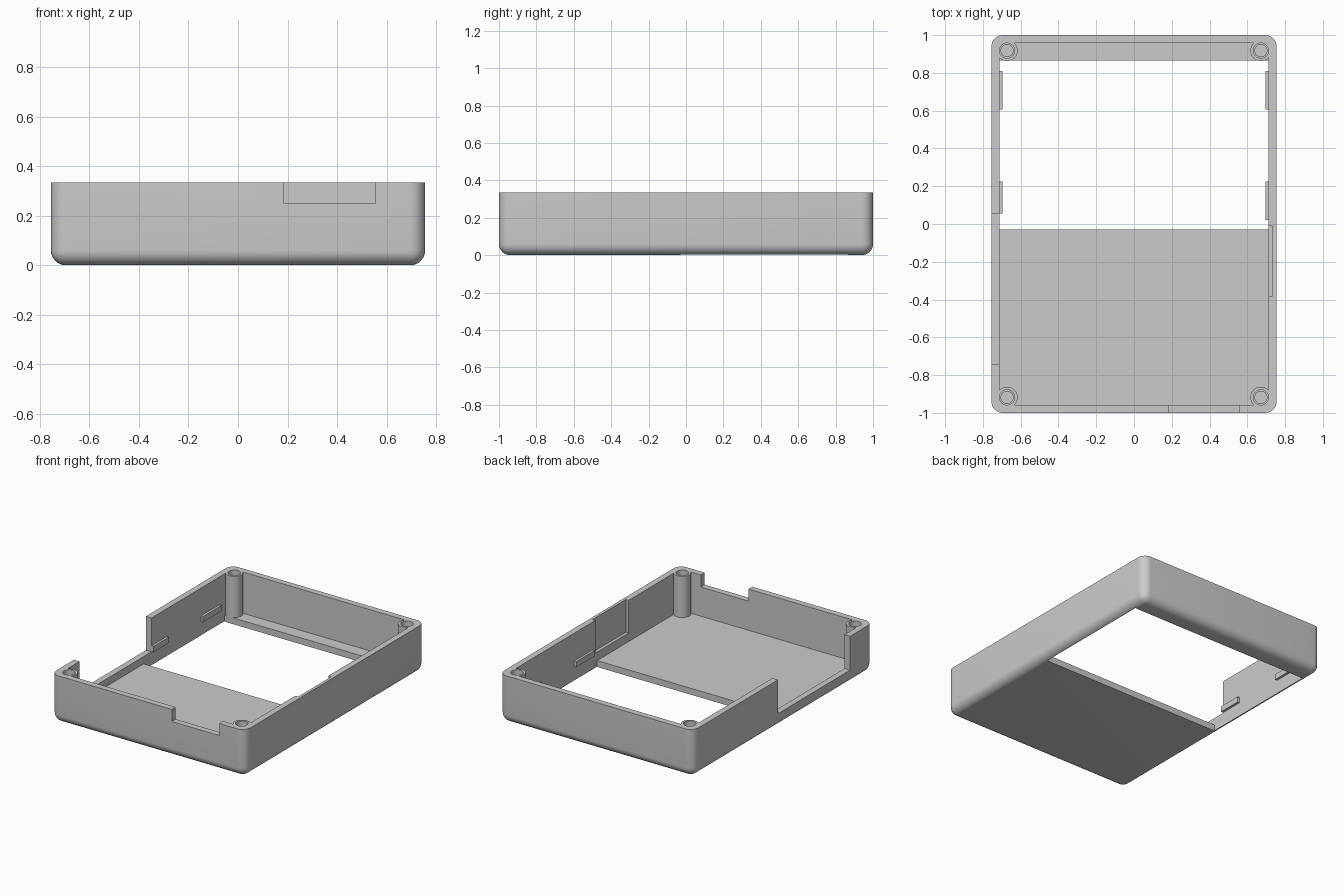
import bpy, bmesh
from mathutils import Matrix, Vector

HX, HY, TOP = 0.755, 1.0, 0.335      # outer half sizes and height
IX, IY, FLOOR = 0.712, 0.957, 0.045  # inner half sizes and floor thickness
ROUND = 0.06

old = bpy.data.objects.get("Cube")
if old:
    bpy.data.objects.remove(old, do_unlink=True)

grey = bpy.data.materials.new("light_grey_plastic")
grey.use_nodes = True
grey.diffuse_color = (0.6, 0.6, 0.6, 1)
grey.node_tree.nodes["Principled BSDF"].inputs["Base Color"].default_value = (0.6, 0.6, 0.6, 1)


def finish(bm, name):
    bmesh.ops.recalc_face_normals(bm, faces=bm.faces)
    mesh = bpy.data.meshes.new(name)
    bm.to_mesh(mesh)
    bm.free()
    mesh.materials.append(grey)
    obj = bpy.data.objects.new(name, mesh)
    bpy.context.scene.collection.objects.link(obj)
    return obj


def box_mesh(x0, x1, y0, y1, z0, z1):
    bm = bmesh.new()
    bmesh.ops.create_cube(bm, size=1)
    bmesh.ops.scale(bm, vec=(x1 - x0, y1 - y0, z1 - z0), verts=bm.verts)
    bmesh.ops.translate(bm, vec=((x0 + x1) / 2, (y0 + y1) / 2, (z0 + z1) / 2), verts=bm.verts)
    return bm


def box(name, *limits):
    return finish(box_mesh(*limits), name)


def cylinder(name, x, y, r, z0, z1):
    bm = bmesh.new()
    bmesh.ops.create_cone(bm, cap_ends=True, segments=32, radius1=r, radius2=r, depth=z1 - z0,
                          matrix=Matrix.Translation(Vector((x, y, (z0 + z1) / 2))))
    return finish(bm, name)


def combine(target, tool, operation):
    """Apply a boolean and remove the tool object."""
    mod = target.modifiers.new("boolean", 'BOOLEAN')
    mod.object, mod.operation, mod.solver = tool, operation, 'EXACT'
    deps = bpy.context.evaluated_depsgraph_get()
    result = bpy.data.meshes.new_from_object(target.evaluated_get(deps))
    target.modifiers.clear()
    target.data = result
    bpy.data.objects.remove(tool, do_unlink=True)


# Outer body: every edge rounded except the top rim
bm = box_mesh(-HX, HX, -HY, HY, 0, TOP)
soft = [e for e in bm.edges if min(v.co.z for v in e.verts) < 0.01]
bmesh.ops.bevel(bm, geom=soft, offset=ROUND, segments=8, profile=0.5, affect='EDGES')
case = finish(bm, "case_shell")

# Hollow interior
combine(case, box("cavity", -IX, IX, -IY, IY, FLOOR, 1), 'DIFFERENCE')

# Corner screw posts with stepped blind holes
corners = [(sx * 0.672, sy * 0.918) for sx in (-1, 1) for sy in (-1, 1)]
for x, y in corners:
    combine(case, cylinder("screw_post", x, y, 0.056, 0.03, TOP), 'UNION')
for x, y in corners:
    combine(case, cylinder("wide_hole", x, y, 0.04, 0.25, 1), 'DIFFERENCE')
    combine(case, cylinder("narrow_hole", x, y, 0.032, 0.06, 0.9), 'DIFFERENCE')

# Small ledges on the side walls
for side in (-1, 1):
    for y0, y1 in ((0.02, 0.225), (0.605, 0.81)):
        xs = sorted((side * 0.695, side * 0.73))
        combine(case, box("ledge", *xs, y0, y1, 0.1, 0.14), 'UNION')

# Openings: floor window, side notch, front notch, thinned wall pocket
for name, limits in {
    "floor_window": (-IX, IX, -0.03, 0.865, -1, FLOOR + 0.02),
    "side_notch": (-1, -0.68, -0.745, 0.055, 0.097, 1),
    "front_notch": (0.185, 0.555, -1.2, -0.94, 0.25, 1),
    "wall_pocket": (0.68, 0.734, -0.38, -0.01, 0.105, 1),
}.items():
    combine(case, box(name, *limits), 'DIFFERENCE')

# Smooth rounded surfaces, crisp cut edges
bpy.ops.object.select_all(action='DESELECT')
case.select_set(True)
bpy.context.view_layer.objects.active = case
bpy.ops.object.shade_smooth_by_angle(angle=0.5)
